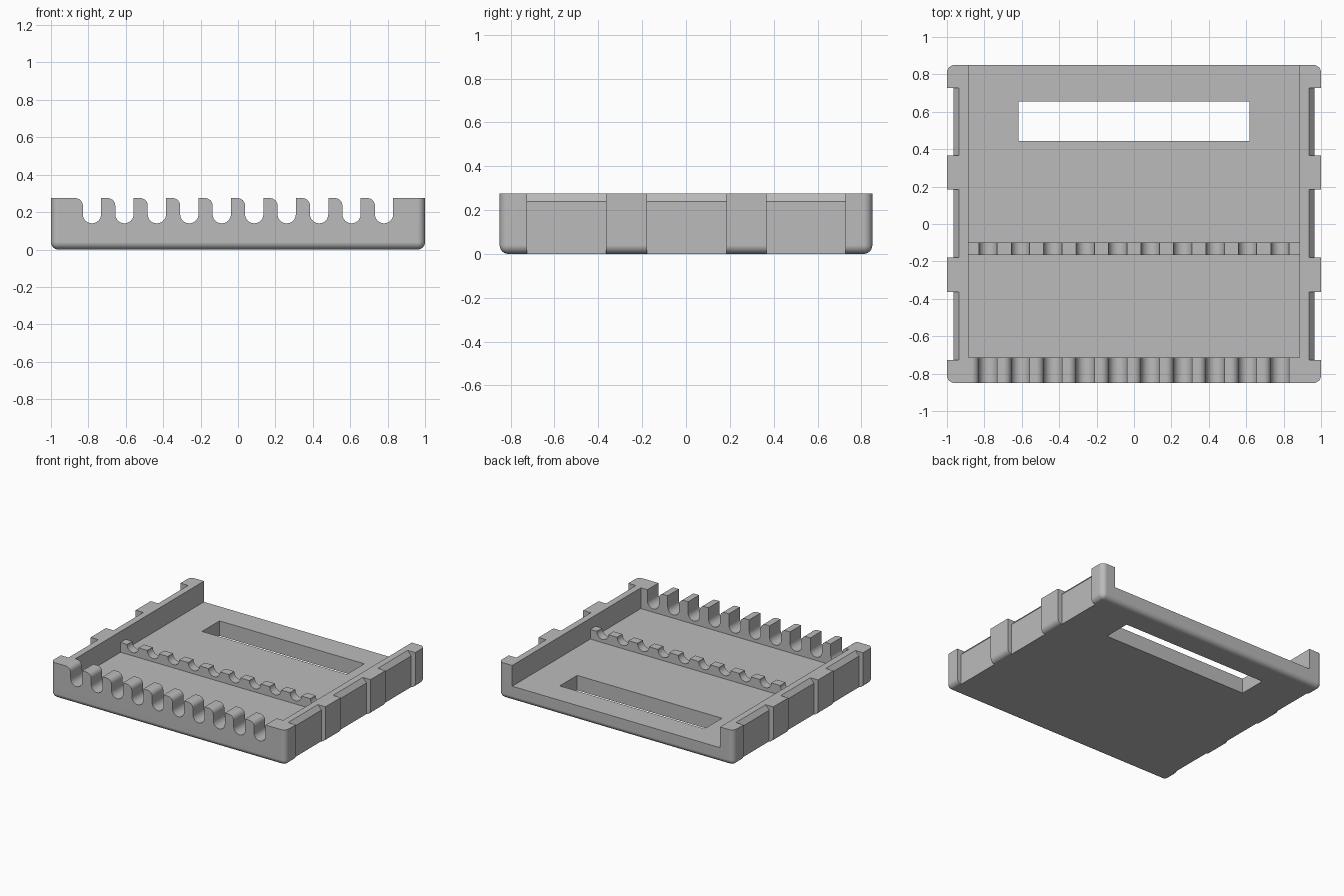
import bpy, bmesh, math

cube = bpy.data.objects.get("Cube")
if cube:
    bpy.data.objects.remove(cube, do_unlink=True)

HALF_W, HALF_D, HEIGHT = 1.0, 0.85, 0.275
INNER, FLOOR = 0.885, 0.115
ROUND = 0.04
SLOT_R, SLOT_LOW, SLOT_STEP = 0.049, 0.14, 0.1735

grey = bpy.data.materials.new("plain_grey")
grey.use_nodes = True
colour = (0.5, 0.5, 0.5, 1)
grey.diffuse_color = colour
grey.node_tree.nodes["Principled BSDF"].inputs["Base Color"].default_value = colour


def finish(name, bm):
    bmesh.ops.recalc_face_normals(bm, faces=bm.faces)
    mesh = bpy.data.meshes.new(name)
    bm.to_mesh(mesh)
    bm.free()
    mesh.materials.append(grey)
    obj = bpy.data.objects.new(name, mesh)
    bpy.context.collection.objects.link(obj)
    return obj


def prism(bm, profile, y0, y1):
    """Extrude an (x, z) profile along y."""
    face = bm.faces.new([bm.verts.new((x, y0, z)) for x, z in profile])
    moved = bmesh.ops.extrude_face_region(bm, geom=[face])["geom"]
    verts = [v for v in moved if isinstance(v, bmesh.types.BMVert)]
    bmesh.ops.translate(bm, verts=verts, vec=(0, y1 - y0, 0))


def box(bm, half_x, y0, y1, z0, z1):
    prism(bm, [(-half_x, z0), (half_x, z0), (half_x, z1), (-half_x, z1)], y0, y1)


def select_only(obj):
    bpy.ops.object.select_all(action="DESELECT")
    obj.select_set(True)
    bpy.context.view_layer.objects.active = obj


def cut(obj, cutter):
    cutter.hide_render = True
    mod = obj.modifiers.new("cut", "BOOLEAN")
    mod.operation, mod.solver, mod.object = "DIFFERENCE", "EXACT", cutter
    select_only(obj)
    bpy.ops.object.modifier_apply(modifier=mod.name)


# Tray block, rounded everywhere except around the top
bm = bmesh.new()
box(bm, HALF_W, -HALF_D, HALF_D, 0, HEIGHT)
edges = [e for e in bm.edges if min(v.co.z for v in e.verts) < 0.01]
bmesh.ops.bevel(bm, geom=edges, offset=ROUND, segments=6, profile=0.5, affect="EDGES")
tray = finish("tray", bm)

# Inside space, open at the back
bm = bmesh.new()
box(bm, INNER, -0.715, 1, FLOOR, 0.5)
cavity = finish("cavity_cutter", bm)

# Long window in the floor
bm = bmesh.new()
box(bm, 0.617, 0.443, 0.655, -0.1, 0.2)
window = finish("window_cutter", bm)

# Three recesses with a sloped top on each side
bm = bmesh.new()
recess = [(0.965, -0.1), (1.1, -0.1), (1.1, 0.4), (0.935, 0.4),
          (0.935, HEIGHT), (0.965, 0.24)]
for side in (-1, 1):
    for y in (-0.545, 0.003, 0.547):
        prism(bm, [(side * x, z) for x, z in recess], y - 0.181, y + 0.181)
recesses = finish("side_recess_cutter", bm)

# Ten round-bottomed cable slots, each rounded over on its left lip
bm = bmesh.new()
for i in range(10):
    c = (i - 4.5) * SLOT_STEP
    low = SLOT_LOW + SLOT_R
    profile = [(c + SLOT_R, 0.4)]
    for k in range(17):
        a = -math.pi * k / 16
        profile.append((c + SLOT_R * math.cos(a), low + SLOT_R * math.sin(a)))
    for k in range(7):
        a = math.pi / 2 * k / 6
        profile.append((c - SLOT_R - ROUND * (1 - math.cos(a)),
                        HEIGHT - ROUND * (1 - math.sin(a))))
    profile.append((c - SLOT_R - ROUND, 0.4))
    prism(bm, profile, -0.95, -0.02)
slots = finish("slot_cutter", bm)

# Low cable rest across the floor
bm = bmesh.new()
box(bm, INNER, -0.165, -0.1, FLOOR - 0.01, 0.19)
cable_rest = finish("cable_rest", bm)

for cutter in (cavity, window, recesses, slots):
    cut(tray, cutter)
cut(cable_rest, slots)
for cutter in (cavity, window, recesses, slots):
    bpy.data.objects.remove(cutter, do_unlink=True)

for obj in (tray, cable_rest):
    select_only(obj)
    bpy.ops.object.shade_smooth_by_angle(angle=math.radians(30))
    mod = obj.modifiers.new("even_shading", "WEIGHTED_NORMAL")
    mod.keep_sharp = True
